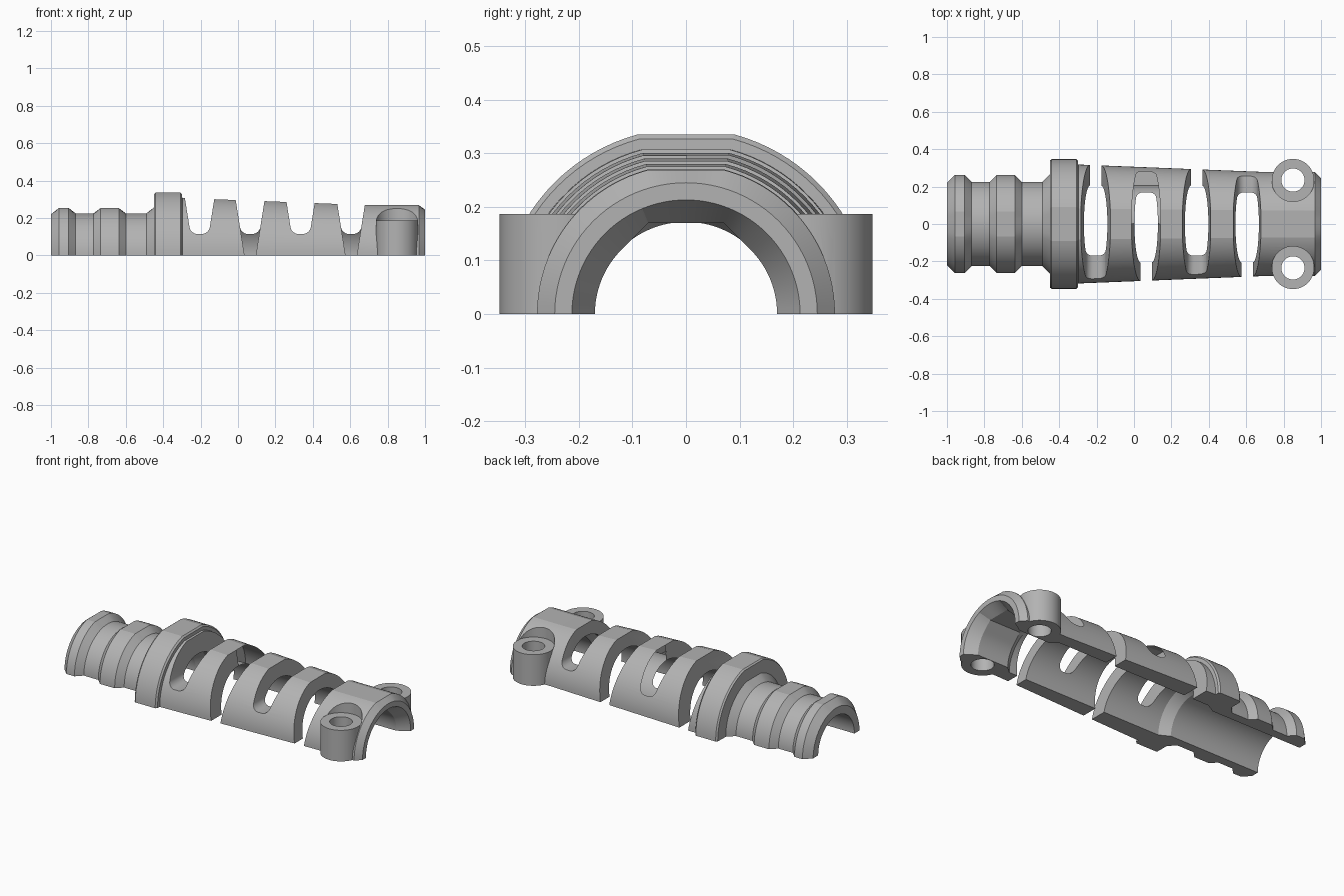
import bpy, bmesh, math

old = bpy.data.objects.get("Cube")
if old:
    bpy.data.objects.remove(old)

STEPS = 48
FLAT = math.radians(75)
ROOF = math.radians(67.5)


def loft(name, loops):
    """Skin a row of matching closed loops and cap both ends."""
    bm = bmesh.new()
    rings = [[bm.verts.new(p) for p in loop] for loop in loops]
    n = len(rings[0])
    for a, b in zip(rings, rings[1:]):
        for i in range(n):
            j = (i + 1) % n
            bm.faces.new((a[i], a[j], b[j], b[i]))
    bm.faces.new(rings[0])
    bm.faces.new(rings[-1])
    bmesh.ops.recalc_face_normals(bm, faces=bm.faces)
    mesh = bpy.data.meshes.new(name)
    bm.to_mesh(mesh)
    bm.free()
    obj = bpy.data.objects.new(name, mesh)
    bpy.context.collection.objects.link(obj)
    return obj


def outer_loop(x, r, flat):
    """Half circle, with its crown planed flat if asked."""
    pts = []
    for i in range(STEPS + 1):
        a = math.pi * i / STEPS
        z = r * math.sin(a)
        pts.append((x, r * math.cos(a), min(z, r * math.sin(FLAT)) if flat else z))
    return pts


def bore_loop(x, r, roofed):
    """Half circle, or one with 45 degree sides and a flat roof."""
    pts = []
    for i in range(STEPS + 1):
        a = math.pi * i / STEPS
        d = r
        lean = abs(a - math.pi / 2)
        if roofed and lean < math.pi / 4:
            d = r / math.cos(math.pi / 4 - lean)
            top = r / math.cos(ROOF - math.pi / 4) * math.sin(ROOF)
            d = min(d, top / math.cos(lean))
        pts.append((x, d * math.cos(a), d * math.sin(a)))
    return pts + [(x, -r, -0.1), (x, r, -0.1)]


def cylinder(name, x, y, r, z0, z1):
    circle = [(r * math.cos(t * math.tau / 64), r * math.sin(t * math.tau / 64))
              for t in range(64)]
    return loft(name, [[(x + u, y + v, z) for u, v in circle] for z in (z0, z1)])


def slot_half(name, x, side, closed):
    """Tapered slot over one side; closed slots stop at a rounded floor."""
    width = lambda z: 0.03 + 0.16 * z
    floor, fillet = 0.115, 0.035
    if closed:
        half = []
        for i in range(9):
            t = math.pi / 2 * i / 8
            z = floor + fillet * (1 - math.cos(t))
            half.append((width(z) - fillet * (1 - math.sin(t)), z))
    else:
        half = [(width(-0.1), -0.1)]
    half.append((width(0.45), 0.45))
    outline = half + [(-u, z) for u, z in reversed(half)]
    return loft(name, [[(x + u, y * side, z) for u, z in outline]
                       for y in (-0.002, 0.5)])


def combine(target, tool, operation):
    mod = target.modifiers.new(tool.name, "BOOLEAN")
    mod.object = tool
    mod.operation = operation
    mod.solver = "EXACT"
    bpy.ops.object.select_all(action="DESELECT")
    target.select_set(True)
    bpy.context.view_layer.objects.active = target
    bpy.ops.object.modifier_apply(modifier=mod.name)
    bpy.data.objects.remove(tool)


# Outside: ridged sleeve, collar, tapering body, clamp end (x, radius, flat crown)
profile = [
    (-1.0, 0.22, False), (-0.958, 0.262, True), (-0.905, 0.262, True),
    (-0.868, 0.225, False), (-0.772, 0.225, False), (-0.735, 0.262, True),
    (-0.637, 0.262, True), (-0.6, 0.225, False), (-0.49, 0.225, False),
    (-0.45, 0.265, True), (-0.449, 0.34, True), (-0.44, 0.347, True),
    (-0.308, 0.347, True), (-0.299, 0.338, True), (-0.298, 0.318, True),
    (0.7, 0.278, True), (0.967, 0.278, True), (1.0, 0.245, False),
]
shell = loft("cable_sleeve_half", [outer_loop(*s) for s in profile])

# Screw bosses beside the clamp end
BOSS_X, BOSS_Y = 0.85, 0.235
for side in (-1, 1):
    combine(shell, cylinder("boss", BOSS_X, side * BOSS_Y, 0.113, 0, 0.22), "UNION")

# Bore: narrow sleeve, wide body, roofed clamp, flared mouth
bore = [
    (-1.1, 0.172, False), (-0.4, 0.172, False), (-0.34, 0.205, False),
    (0.69, 0.205, False), (0.73, 0.17, True), (0.935, 0.17, True),
    (1.0, 0.213, False), (1.1, 0.213, False),
]
combine(shell, loft("bore", [bore_loop(*s) for s in bore]), "DIFFERENCE")

# Screw head pockets and screw holes
for side in (-1, 1):
    y = side * BOSS_Y
    combine(shell, cylinder("pocket", BOSS_X, y, 0.115, 0.187, 0.5), "DIFFERENCE")
    combine(shell, cylinder("screw_hole", BOSS_X, y, 0.062, -0.1, 0.5), "DIFFERENCE")

# Flex slots, open on alternating sides
for k in range(4):
    x = -0.205 + 0.27 * k
    closed_side = -1 if k % 2 == 0 else 1
    for side in (-1, 1):
        combine(shell, slot_half("slot", x, side, side == closed_side), "DIFFERENCE")

# Plain grey plastic
grey = bpy.data.materials.new("grey_plastic")
grey.use_nodes = True
colour = (0.45, 0.45, 0.45, 1)
grey.diffuse_color = colour
grey.node_tree.nodes["Principled BSDF"].inputs["Base Color"].default_value = colour
shell.data.materials.clear()
shell.data.materials.append(grey)

bpy.ops.object.select_all(action="DESELECT")
shell.select_set(True)
bpy.context.view_layer.objects.active = shell
bpy.ops.object.shade_smooth_by_angle(angle=math.radians(12))
